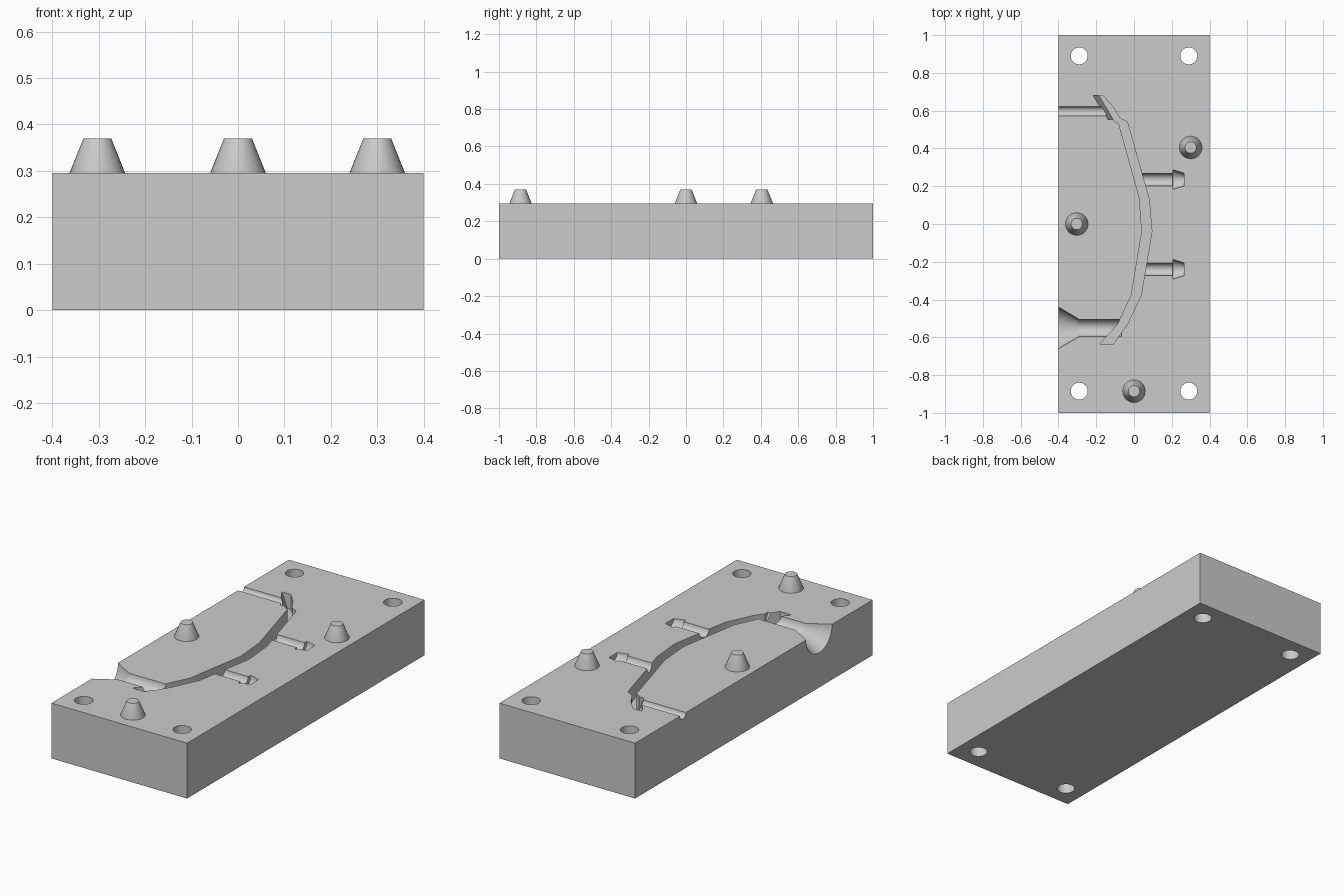
import bpy, bmesh, math
from mathutils import Matrix, Vector

cube = bpy.data.objects.get("Cube")
if cube:
    bpy.data.objects.remove(cube, do_unlink=True)

TOP = 0.295
FLOOR = TOP - 0.08
LIP = TOP + 0.03

grey = bpy.data.materials.new("mold grey")
grey.use_nodes = True
grey.diffuse_color = (0.6, 0.6, 0.6, 1)
grey.node_tree.nodes["Principled BSDF"].inputs["Base Color"].default_value = (0.6, 0.6, 0.6, 1)


def finish(name, bm):
    bmesh.ops.recalc_face_normals(bm, faces=bm.faces)
    mesh = bpy.data.meshes.new(name)
    bm.to_mesh(mesh)
    bm.free()
    mesh.materials.append(grey)
    obj = bpy.data.objects.new(name, mesh)
    bpy.context.collection.objects.link(obj)
    return obj


def turned(name, profile, origin, axis="Z", sides=32):
    """Closed round solid from (distance, radius) pairs along an axis."""
    bm = bmesh.new()
    rings = []
    for d, r in profile:
        ring = []
        for i in range(sides):
            a = 2 * math.pi * i / sides
            p = (r * math.cos(a), r * math.sin(a), d)
            if axis == "X":
                p = (d, p[0], p[1])
            ring.append(bm.verts.new(Vector(origin) + Vector(p)))
        rings.append(ring)
    for a, b in zip(rings, rings[1:]):
        for i in range(sides):
            j = (i + 1) % sides
            bm.faces.new((a[i], a[j], b[j], b[i]))
    bm.faces.new(rings[0])
    bm.faces.new(rings[-1])
    return finish(name, bm)


def prism(name, low, high, z0, z1):
    """Solid between a lower and an upper outline."""
    bm = bmesh.new()
    a = [bm.verts.new((x, y, z0)) for x, y in low]
    b = [bm.verts.new((x, y, z1)) for x, y in high]
    n = len(a)
    for i in range(n):
        j = (i + 1) % n
        bm.faces.new((a[i], a[j], b[j], b[i]))
    bm.faces.new(a)
    bm.faces.new(b)
    return finish(name, bm)


# Block
bm = bmesh.new()
bmesh.ops.create_cube(bm, size=1, matrix=Matrix.Translation((0, 0, TOP / 2)) @ Matrix.Diagonal((0.8, 2, TOP, 1)))
block = finish("mold_block", bm)

cutters = []

# Corner bolt holes
for x in (-0.29, 0.29):
    for y in (-0.885, 0.89):
        cutters.append(turned("bolt_hole_cutter", [(-0.1, 0.045), (0.5, 0.045)], (x, y, 0)))

# Curved body cavity
inner = [(-0.11, 0.55), (-0.08, 0.53), (0.028, 0.14), (0.042, -0.04),
         (-0.015, -0.38), (-0.085, -0.53), (-0.18, -0.635)]
outer = [(-0.11, -0.635), (-0.035, -0.53), (0.037, -0.38), (0.095, -0.04),
         (0.08, 0.13), (-0.035, 0.54), (-0.075, 0.56), (-0.11, 0.62)]
cutters.append(prism("body_cavity_cutter", inner + outer, inner + outer, FLOOR, LIP))

# Slanted lip slot at the cavity's end
slot_low = [(-0.105, 0.545), (-0.08, 0.56), (-0.11, 0.62), (-0.165, 0.68), (-0.185, 0.68)]
slot_high = [(-0.15, 0.555), (-0.08, 0.56), (-0.11, 0.62), (-0.165, 0.68), (-0.23, 0.68)]
cutters.append(prism("lip_slot_cutter", slot_low, slot_high, FLOOR, LIP))

# Pouring sprue and vent
cutters.append(turned("sprue_cutter", [(-0.5, 0.17), (-0.29, 0.045), (-0.065, 0.045)], (0, -0.55, TOP), "X"))
cutters.append(turned("vent_cutter", [(-0.5, 0.025), (-0.13, 0.025)], (0, 0.597, TOP), "X"))

# Barbed pin cavities
for x, y in ((0.03, 0.235), (0.05, -0.24)):
    pin = [(x, 0.033), (0.205, 0.033), (0.207, 0.052), (0.265, 0.034)]
    cutters.append(turned("pin_cavity_cutter", pin, (0, y, TOP), "X"))

# Cut the block and bake the result
for c in cutters:
    mod = block.modifiers.new("cut", "BOOLEAN")
    mod.operation = "DIFFERENCE"
    mod.solver = "EXACT"
    mod.object = c
baked = bpy.data.meshes.new_from_object(block.evaluated_get(bpy.context.evaluated_depsgraph_get()))
block.modifiers.clear()
block.data = baked
for c in cutters:
    bpy.data.objects.remove(c, do_unlink=True)

# Alignment pegs
pegs = [turned("alignment_peg", [(TOP - 0.005, 0.06), (TOP, 0.06), (0.37, 0.03)], (x, y, 0))
        for x, y in ((-0.303, 0), (0.3, 0.405), (0, -0.885))]

# Smooth round walls, keep edges sharp
bpy.ops.object.select_all(action="DESELECT")
for obj in [block] + pegs:
    obj.select_set(True)
bpy.context.view_layer.objects.active = block
bpy.ops.object.shade_smooth_by_angle(angle=math.radians(25))
